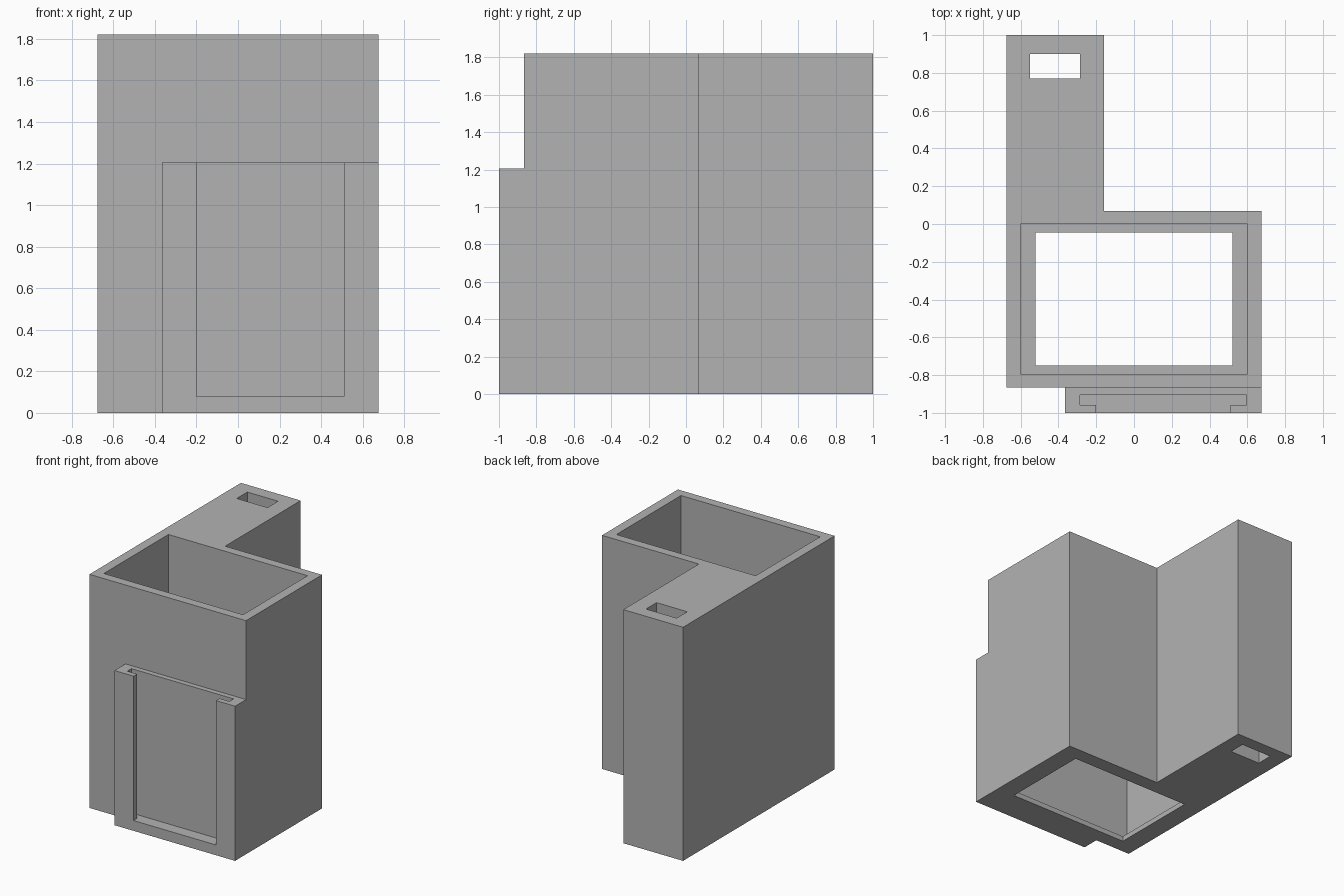
import bpy
import bmesh

cube = bpy.data.objects.get("Cube")
if cube:
    bpy.data.objects.remove(cube, do_unlink=True)

HEIGHT = 1.82
POCKET_TOP = 1.205
POCKET_FLOOR = 0.08
LIP = 0.04
OVER = 0.2  # how far cutters pass the surface

grey = bpy.data.materials.new("plain grey")
grey.use_nodes = True
colour = (0.45, 0.45, 0.45, 1)
grey.diffuse_color = colour
grey.node_tree.nodes["Principled BSDF"].inputs["Base Color"].default_value = colour


def prism(name, outline, z0, z1):
    """Extrude a flat outline from z0 up to z1."""
    bm = bmesh.new()
    base = bm.faces.new([bm.verts.new((x, y, z0)) for x, y in outline])
    top = bmesh.ops.extrude_face_region(bm, geom=[base])["geom"]
    verts = [v for v in top if isinstance(v, bmesh.types.BMVert)]
    bmesh.ops.translate(bm, verts=verts, vec=(0, 0, z1 - z0))
    bmesh.ops.recalc_face_normals(bm, faces=bm.faces)
    mesh = bpy.data.meshes.new(name)
    bm.to_mesh(mesh)
    bm.free()
    mesh.materials.append(grey)
    obj = bpy.data.objects.new(name, mesh)
    bpy.context.collection.objects.link(obj)
    return obj


def rect(x0, x1, y0, y1):
    return [(x0, y0), (x1, y0), (x1, y1), (x0, y1)]


def cut(target, name, outline, z0, z1):
    """Subtract a prism from the target and discard the cutter."""
    cutter = prism(name, outline, z0, z1)
    cutter.hide_render = True
    mod = target.modifiers.new(name, 'BOOLEAN')
    mod.operation = 'DIFFERENCE'
    mod.solver = 'EXACT'
    mod.object = cutter
    bpy.context.view_layer.objects.active = target
    bpy.ops.object.modifier_apply(modifier=mod.name)
    bpy.data.objects.remove(cutter, do_unlink=True)


# Body: box with a rear arm and a front card pocket
holder = prism("holder_body", [
    (-0.675, -0.865), (-0.365, -0.865), (-0.365, -1), (0.675, -1),
    (0.675, 0.07), (-0.16, 0.07), (-0.16, 1), (-0.675, 1)], 0, HEIGHT)

# Lower the front pocket below the rim
cut(holder, "pocket_step", rect(-0.5, 0.9, -1.2, -0.865),
    POCKET_TOP, HEIGHT + OVER)

# Main bin, with a lip left around its open bottom
cut(holder, "bin_cavity", rect(-0.6, 0.6, -0.795, 0), LIP, HEIGHT + OVER)
cut(holder, "bottom_opening", rect(-0.522, 0.522, -0.75, -0.045),
    -OVER, LIP + OVER)

# Strap slot through the arm
cut(holder, "strap_slot", rect(-0.55, -0.285, 0.77, 0.9),
    -OVER, HEIGHT + OVER)

# T-shaped track in the pocket, open to the front
cut(holder, "pocket_track", [
    (-0.285, -0.905), (-0.285, -0.957), (-0.2, -0.957), (-0.2, -1.2),
    (0.51, -1.2), (0.51, -0.957), (0.595, -0.957), (0.595, -0.905)],
    POCKET_FLOOR, POCKET_TOP + OVER)
